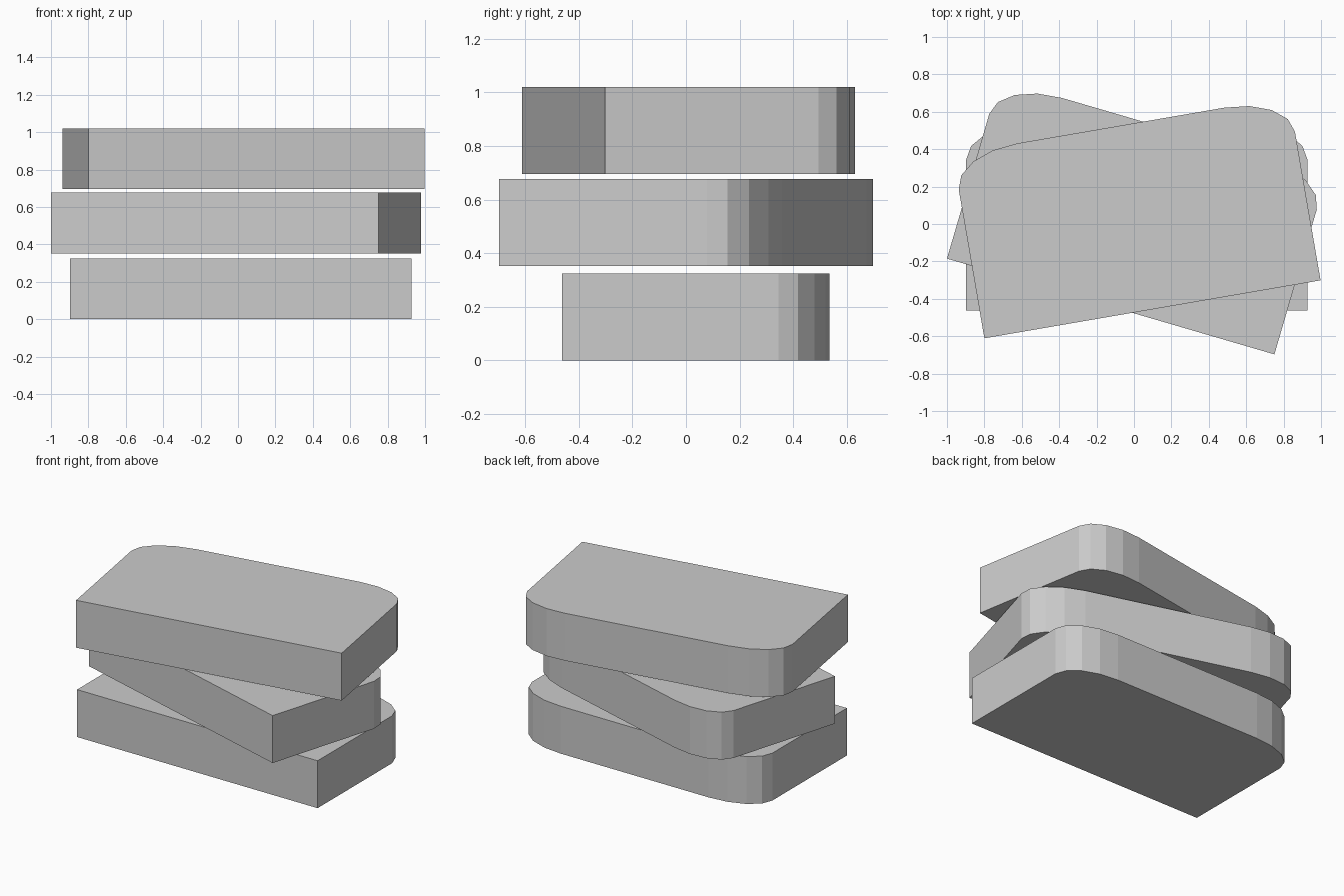
import bpy, bmesh
from math import sin, cos, pi, radians

if "Cube" in bpy.data.objects:
    bpy.data.objects.remove(bpy.data.objects["Cube"])

WIDTH, DEPTH = 1.824, 0.997      # slab footprint
RX, RY, SEGS = 0.35, 0.19, 4     # elliptical rounding of the back corners


def slab_profile():
    # Square front corners, elliptical back corners; origin at front left
    pts = [(0, 0), (WIDTH, 0)]
    arc = [(RX * (1 - cos(i * pi / 2 / SEGS)),
            DEPTH - RY + RY * sin(i * pi / 2 / SEGS)) for i in range(SEGS + 1)]
    pts += [(WIDTH - x, y) for x, y in arc]
    pts += list(reversed(arc))
    return pts


def make_slab(name, corner, z0, z1, angle):
    bm = bmesh.new()
    face = bm.faces.new([bm.verts.new((x, y, 0)) for x, y in slab_profile()])
    ext = bmesh.ops.extrude_face_region(bm, geom=[face])
    top = [v for v in ext["geom"] if isinstance(v, bmesh.types.BMVert)]
    bmesh.ops.translate(bm, verts=top, vec=(0, 0, z1 - z0))
    bmesh.ops.recalc_face_normals(bm, faces=bm.faces[:])
    mesh = bpy.data.meshes.new(name)
    bm.to_mesh(mesh)
    bm.free()
    obj = bpy.data.objects.new(name, mesh)
    obj.location = (corner[0], corner[1], z0)
    obj.rotation_euler.z = radians(angle)
    bpy.context.collection.objects.link(obj)


# Three stacked slabs, each twisted differently
make_slab("bottom_slab", (-0.897, -0.462), 0.0, 0.325, 0)
make_slab("middle_slab", (-1.0, -0.185), 0.352, 0.677, -16.3)
make_slab("top_slab", (-0.80, -0.611), 0.695, 1.02, 9.78)
